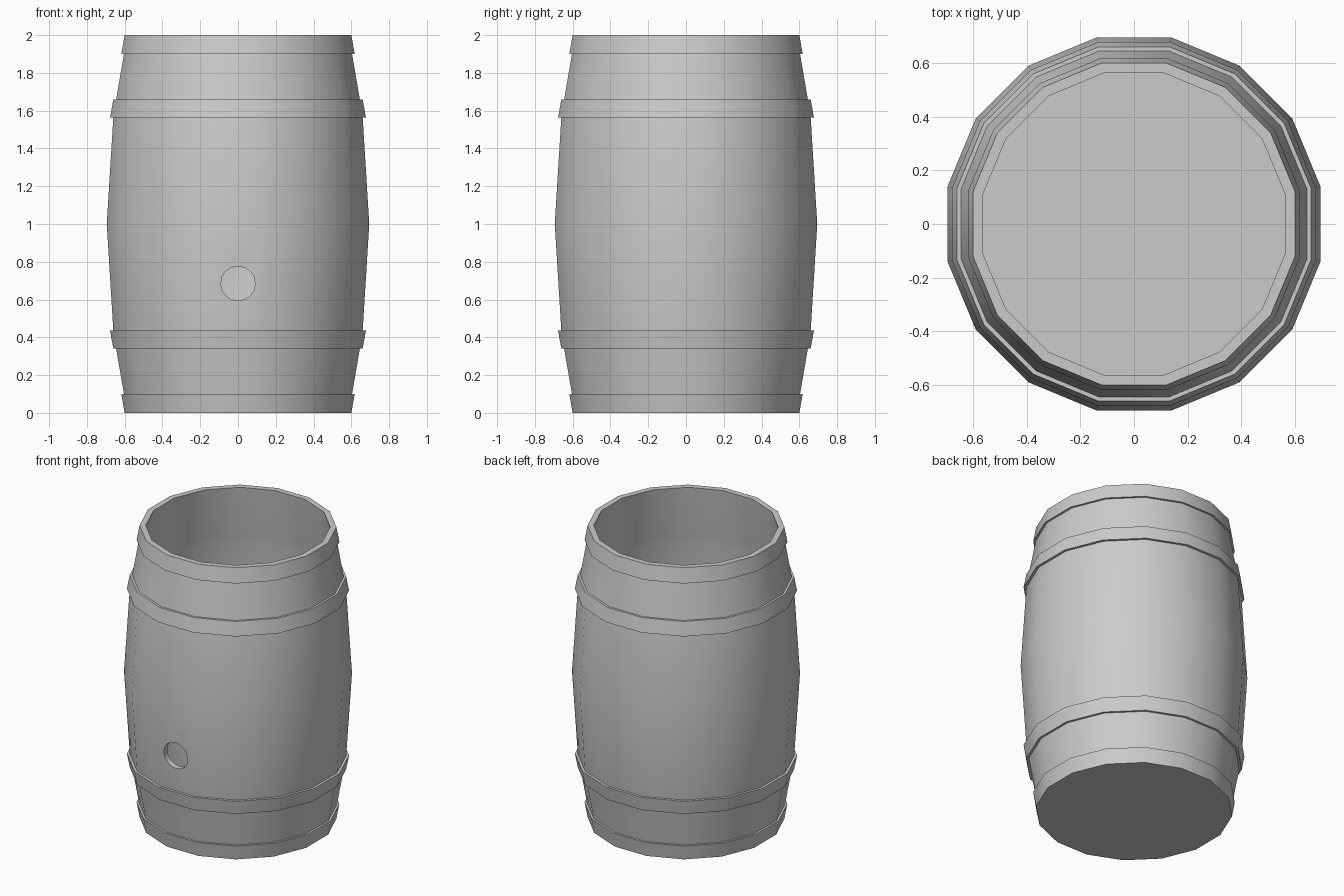
import bpy, bmesh, math
from mathutils import Matrix

cube = bpy.data.objects.get("Cube")
if cube:
    bpy.data.objects.remove(cube, do_unlink=True)

SIDES = 16
FLAT = math.cos(math.pi / SIDES)   # flat-to-corner ratio of the polygon

grey = bpy.data.materials.new("plain grey")
grey.use_nodes = True
colour = (0.6, 0.6, 0.6, 1)
grey.diffuse_color = colour
grey.node_tree.nodes["Principled BSDF"].inputs["Base Color"].default_value = colour


def finish(bm, name):
    bmesh.ops.recalc_face_normals(bm, faces=bm.faces)
    mesh = bpy.data.meshes.new(name)
    bm.to_mesh(mesh)
    bm.free()
    mesh.materials.append(grey)
    obj = bpy.data.objects.new(name, mesh)
    bpy.context.collection.objects.link(obj)
    return obj


def smooth(obj):
    bpy.ops.object.select_all(action='DESELECT')
    obj.select_set(True)
    bpy.context.view_layer.objects.active = obj
    bpy.ops.object.shade_smooth_by_angle(angle=math.radians(30))


def lathe(name, profile, ring):
    """Turn (half width, height) points about z; a ring closes on itself, otherwise ends are capped."""
    bm = bmesh.new()
    loops = []
    for width, z in profile:
        r = width / FLAT
        angles = [math.tau * (i + 0.5) / SIDES for i in range(SIDES)]
        loops.append([bm.verts.new((r * math.cos(a), r * math.sin(a), z)) for a in angles])
    pairs = list(zip(loops, loops[1:]))
    if ring:
        pairs.append((loops[-1], loops[0]))
    else:
        bm.faces.new(loops[0])
        bm.faces.new(loops[-1])
    for a, b in pairs:
        for i in range(SIDES):
            j = (i + 1) % SIDES
            bm.faces.new((a[i], a[j], b[j], b[i]))
    return finish(bm, name)


# Hollow staves: outer wall up, inner wall back down to the floor
lower = [(0.588, 0), (0.604, 0.1), (0.645, 0.34), (0.66, 0.435)]
outer = lower + [(0.695, 1)] + [(w, 2 - z) for w, z in reversed(lower)]
inner = [(0.562, 2), (0.605, 1.66), (0.622, 1.565), (0.655, 1),
         (0.622, 0.435), (0.605, 0.34), (0.562, 0.04)]
body = lathe("barrel_body", outer + inner, False)

# Round tap hole through the front wall
bm = bmesh.new()
place = Matrix.Translation((0, -0.68, 0.685)) @ Matrix.Rotation(math.pi / 2, 4, 'X')
bmesh.ops.create_cone(bm, cap_ends=True, segments=16, radius1=0.091, radius2=0.091,
                      depth=0.3, matrix=place)
cutter = finish(bm, "tap_hole_cutter")
cutter.hide_render = True
cut = body.modifiers.new("tap_hole", 'BOOLEAN')
cut.operation = 'DIFFERENCE'
cut.solver = 'EXACT'
cut.object = cutter
bpy.context.view_layer.objects.active = body
bpy.ops.object.modifier_apply(modifier=cut.name)
bpy.data.objects.remove(cutter, do_unlink=True)
smooth(body)

# Hoops: an end hoop and a middle hoop, repeated upside down at the top
hoops = {
    "end_hoop": [(0.588, 0), (0.600, 0), (0.618, 0.1), (0.604, 0.1)],
    "middle_hoop": [(0.645, 0.34), (0.660, 0.34), (0.677, 0.435), (0.66, 0.435)],
}
for name, section in hoops.items():
    smooth(lathe("lower_" + name, section, True))
    smooth(lathe("upper_" + name, [(w, 2 - z) for w, z in section], True))
